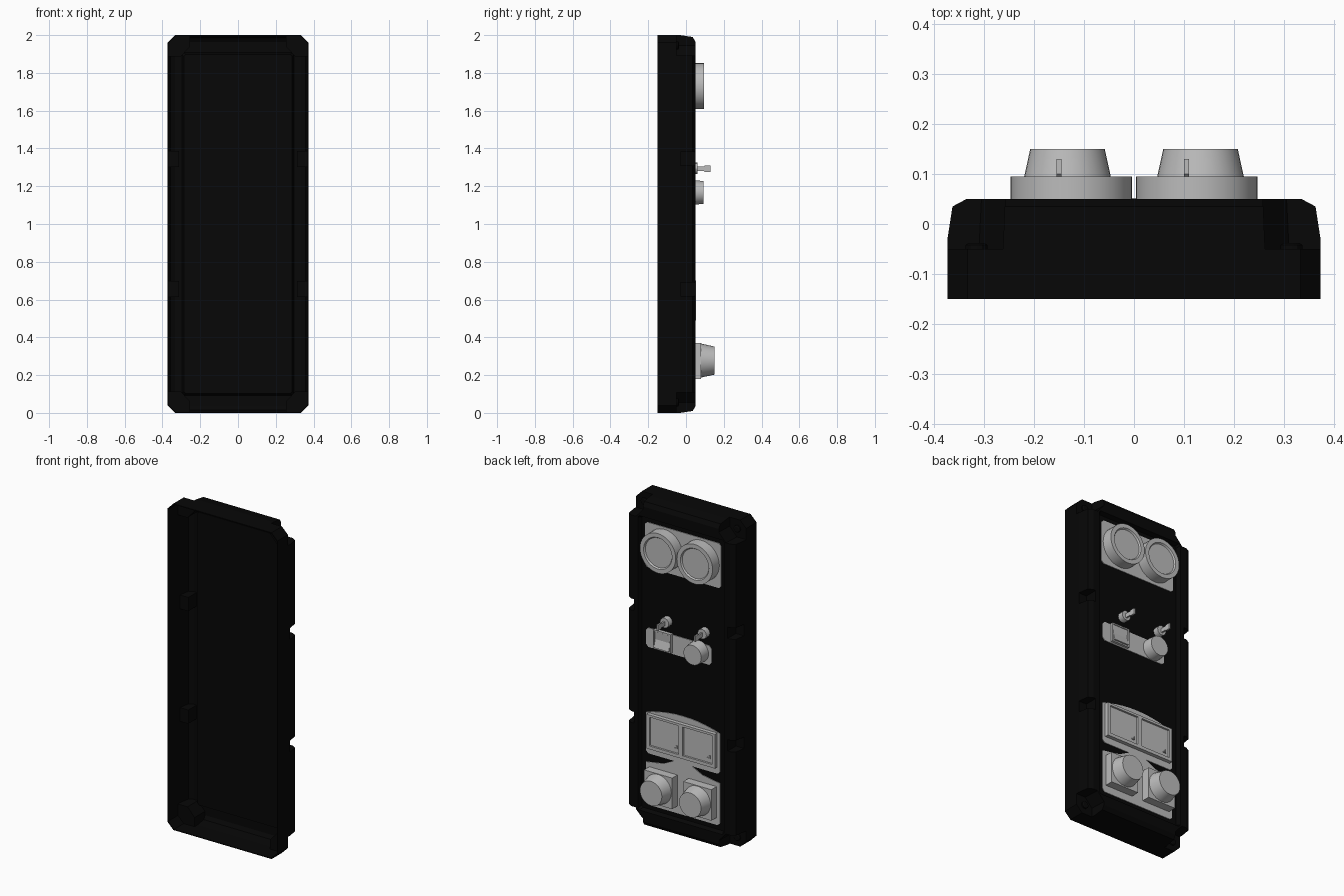
import bpy, bmesh, math

if "Cube" in bpy.data.objects:
    bpy.data.objects.remove(bpy.data.objects["Cube"], do_unlink=True)


def material(name, value):
    mat = bpy.data.materials.new(name)
    mat.use_nodes = True
    col = (value, value, value, 1)
    mat.diffuse_color = col
    mat.node_tree.nodes["Principled BSDF"].inputs["Base Color"].default_value = col
    return mat


BLACK = material("black plastic", 0.002)
GREY = material("light grey", 0.5)
FLOOR = 0.025  # y of the recessed control face


def finish(name, bm, mat):
    bmesh.ops.recalc_face_normals(bm, faces=bm.faces)
    mesh = bpy.data.meshes.new(name)
    bm.to_mesh(mesh)
    bm.free()
    mesh.materials.append(mat)
    obj = bpy.data.objects.new(name, mesh)
    bpy.context.collection.objects.link(obj)
    return obj


def loft(name, rings, mat):
    """Skin a list of point rings and cap both ends."""
    bm = bmesh.new()
    loops = [[bm.verts.new(p) for p in ring] for ring in rings]
    n = len(loops[0])
    for a, b in zip(loops, loops[1:]):
        for i in range(n):
            j = (i + 1) % n
            bm.faces.new((a[i], a[j], b[j], b[i]))
    bm.faces.new(loops[0])
    bm.faces.new(loops[-1])
    return finish(name, bm, mat)


def octagon(w, h, c, y):
    """Chamfered rectangle around z = 1."""
    quarter = [(w, h - c), (w - c, h)]
    pts = quarter + [(-x, z) for x, z in reversed(quarter)]
    pts += [(-x, -z) for x, z in pts]
    return [(x, y, 1 + z) for x, z in pts]


def box(name, x, y, z, mat):
    """Box from (min, max) pairs."""
    ring = [(x[0], z[0]), (x[1], z[0]), (x[1], z[1]), (x[0], z[1])]
    return loft(name, [[(a, d, b) for a, b in ring] for d in y], mat)


def plate(name, outline):
    return loft(name, [[(x, d, z) for x, z in outline] for d in (FLOOR - 0.002, FLOOR + 0.004)], GREY)


def clipped(x0, x1, z0, z1, c=0.015):
    """Rectangle outline with clipped corners."""
    return [(x0 + c, z0), (x1 - c, z0), (x1, z0 + c), (x1, z1 - c),
            (x1 - c, z1), (x0 + c, z1), (x0, z1 - c), (x0, z0 + c)]


def lathe(name, x, z, profile, mat, seg=32):
    """Revolve (radius, y) points around a y axis."""
    rings = [[(x + r * math.cos(i * math.tau / seg), y, z + r * math.sin(i * math.tau / seg))
              for i in range(seg)] for r, y in profile]
    obj = loft(name, rings, mat)
    bpy.ops.object.select_all(action='DESELECT')
    obj.select_set(True)
    bpy.context.view_layer.objects.active = obj
    bpy.ops.object.shade_smooth_by_angle(angle=math.radians(30))
    return obj


def cut(target, cutter):
    mod = target.modifiers.new("cut", 'BOOLEAN')
    mod.operation = 'DIFFERENCE'
    mod.solver = 'EXACT'
    mod.object = cutter
    bpy.ops.object.select_all(action='DESELECT')
    target.select_set(True)
    bpy.context.view_layer.objects.active = target
    bpy.ops.object.modifier_apply(modifier=mod.name)
    bpy.data.objects.remove(cutter, do_unlink=True)


def span(sign, a, b):
    return tuple(sorted((sign * a, sign * b)))


def mid(sign, a, b):
    return tuple(sorted((1 + sign * a, 1 + sign * b)))


# Housing: thin bevelled tray with a recessed control face on the back
housing = loft("housing", [
    octagon(0.373, 1.0, 0.04, -0.15),
    octagon(0.373, 1.0, 0.04, -0.03),
    octagon(0.363, 0.99, 0.04, 0.035),
    octagon(0.335, 0.965, 0.04, 0.05),
    octagon(0.292, 0.902, 0.01, 0.05),
    octagon(0.282, 0.892, 0.01, FLOOR)], BLACK)
hollow = loft("hollow", [
    octagon(0.368, 0.995, 0.039, -0.17),
    octagon(0.368, 0.995, 0.039, -0.03),
    octagon(0.358, 0.985, 0.039, 0.032),
    octagon(0.333, 0.963, 0.039, 0.045),
    octagon(0.297, 0.907, 0.01, 0.045),
    octagon(0.287, 0.897, 0.01, FLOOR - 0.006)], BLACK)

# Corner and side pockets, each keeping a wall inside the hollow
CORNER = [(0.262, 1.2), (0.262, 0.945), (0.31, 0.892), (0.5, 0.892), (0.5, 1.2)]
for s in (-1, 1):
    for t in (-1, 1):
        cut(hollow, loft("post", [[(s * (x - 0.007), y, 1 + t * (z - 0.006)) for x, z in CORNER]
                                  for y in (-0.056, 0.2)], BLACK))
        cut(hollow, box("post", span(s, 0.312, 0.5), (-0.036, 0.2), mid(t, 0.303, 0.387), BLACK))
cut(housing, hollow)
for s in (-1, 1):
    for t in (-1, 1):
        cut(housing, loft("corner", [[(s * x * k, y, 1 + t * z) for x, z in CORNER]
                                     for y, k in ((-0.05, 1), (0.2, 0.96))], BLACK))
        cut(housing, box("notch", span(s, 0.318, 0.5), (-0.03, 0.2), mid(t, 0.31, 0.38), BLACK))
        lathe("corner_screw", s * 0.315, 1 + t * 0.945,
              [(0.022, -0.053), (0.022, -0.042), (0.016, -0.038)], BLACK, 12)

# Pale backing plates
plate("dial_plate", clipped(-0.258, 0.258, 1.59, 1.865))
plate("switch_plate", clipped(-0.192, 0.25, 1.102, 1.22))
arch = [(x / 20, 0.74 - 0.04 * (x / 5) ** 2) for x in range(5, -6, -1)]
plate("screen_plate", [(-0.25, 0.465), (-0.235, 0.45), (0.235, 0.45), (0.25, 0.465)] + arch)
plate("knob_plate", [(-0.25, 0.15), (-0.235, 0.135), (0.235, 0.135), (0.25, 0.15), (0.25, 0.395),
                     (0.13, 0.415), (0.06, 0.45), (-0.06, 0.45), (-0.13, 0.415), (-0.25, 0.395)])

for s, side in ((1, "left"), (-1, "right")):
    # Round dials with a raised rim
    lathe(side + "_dial", s * 0.125, 1.73,
          [(0.1215, FLOOR), (0.1215, 0.095), (0.096, 0.095), (0.09, 0.086)], GREY, 40)
    # Tapered knobs on square bases
    box(side + "_knob_base", (s * 0.133 - 0.095, s * 0.133 + 0.095),
        (FLOOR, 0.08), (0.18, 0.37), GREY)
    lathe(side + "_knob", s * 0.133, 0.277, [(0.091, 0.075), (0.0745, 0.15)], GREY)

# Toggle switches with flat blade levers
for x, side in ((0.105, "left"), (-0.15, "right")):
    lathe(side + "_toggle_nut", x, 1.295, [(0.03, FLOOR), (0.03, 0.06)], GREY, 12)
    blade = [(0.055, 1.28), (0.095, 1.28), (0.1, 1.275), (0.13, 1.275),
             (0.13, 1.31), (0.1, 1.31), (0.095, 1.305), (0.055, 1.305)]
    loft(side + "_toggle_lever", [[(x + d, y, z) for y, z in blade] for d in (-0.005, 0.005)], GREY)

# Push button
lathe("push_button", -0.108, 1.167, [(0.065, FLOOR), (0.064, 0.055), (0.06, 0.092)], GREY)

# Rocker switch: frame and a kinked paddle
frame = box("rocker_frame", (0.072, 0.192), (FLOOR, 0.045), (1.11, 1.226), GREY)
cut(frame, box("opening", (0.08, 0.184), (0.033, 0.1), (1.118, 1.218), GREY))
paddle = [(0.03, 1.12), (0.052, 1.12), (0.038, 1.168), (0.042, 1.216), (0.03, 1.216)]
loft("rocker_paddle", [[(x, y, z) for y, z in paddle] for x in (0.082, 0.182)], GREY)

# Twin screens in one frame
screens = box("screen_frame", (-0.232, 0.232), (FLOOR, 0.052), (0.49, 0.7), GREY)
for s in (-1, 1):
    cut(screens, box("opening", span(s, 0.014, 0.212), (0.04, 0.1), (0.51, 0.686), GREY))
    box("screen_mark", (s * 0.112 - 0.082, s * 0.112 - 0.062), (0.039, 0.046), (0.535, 0.541), GREY)
    box("screen_mark", (s * 0.112 - 0.082, s * 0.112 - 0.076), (0.039, 0.046), (0.535, 0.555), GREY)
